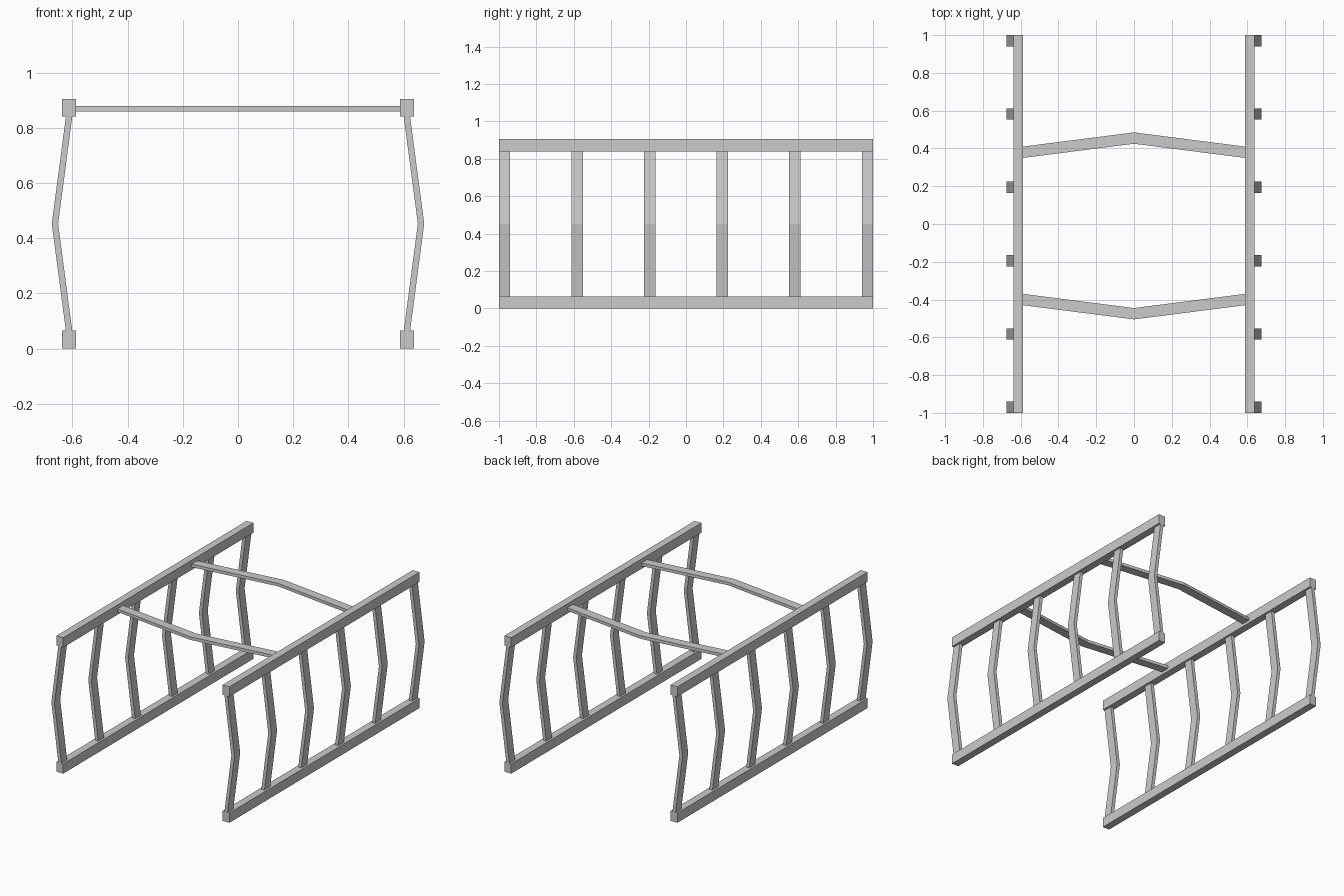
import bpy
import bmesh
from mathutils import Vector

if "Cube" in bpy.data.objects:
    bpy.data.objects.remove(bpy.data.objects["Cube"])

RAIL_X, RAIL_W, RAIL_H, HEIGHT = 0.612, 0.05, 0.065, 0.905
MID_Z = HEIGHT / 2


def prism(name, outline, direction):
    """Extrude a flat outline of 3D points along a direction."""
    bm = bmesh.new()
    face = bm.faces.new([bm.verts.new(p) for p in outline])
    geom = bmesh.ops.extrude_face_region(bm, geom=[face])["geom"]
    verts = [g for g in geom if isinstance(g, bmesh.types.BMVert)]
    bmesh.ops.translate(bm, verts=verts, vec=Vector(direction))
    bmesh.ops.recalc_face_normals(bm, faces=bm.faces)
    mesh = bpy.data.meshes.new(name)
    bm.to_mesh(mesh)
    bm.free()
    obj = bpy.data.objects.new(name, mesh)
    bpy.context.collection.objects.link(obj)
    return obj


def bent_strip(path, width):
    """2D outline of a path widened along its first axis."""
    h = width / 2
    return [(a - h, b) for a, b in path] + [(a + h, b) for a, b in reversed(path)]


for side, s in (("left", -1), ("right", 1)):
    # Long top and bottom rails
    for level, z in (("bottom", 0), ("top", HEIGHT - RAIL_H)):
        x0, x1 = s * RAIL_X - RAIL_W / 2, s * RAIL_X + RAIL_W / 2
        prism(f"{level}_rail_{side}",
              [(x0, -1, z), (x1, -1, z), (x1, -1, z + RAIL_H), (x0, -1, z + RAIL_H)],
              (0, 2, 0))

    # Outward-bent slats between the rails
    slat = bent_strip([(0.612, RAIL_H), (0.663, MID_Z), (0.612, HEIGHT - RAIL_H)], 0.023)
    for i in range(6):
        y = -1 + i * 1.94 / 5
        prism(f"slat_{side}_{i + 1}", [(s * x, y, z) for x, z in slat], (0, 0.06, 0))

# Bent crossbars joining the top rails
end_x = RAIL_X - RAIL_W / 2
bar = bent_strip([(0.38, -end_x), (0.455, 0), (0.38, end_x)], 0.06)
for name, s in (("front", -1), ("back", 1)):
    prism(f"crossbar_{name}", [(x, s * y + (0.0 if s > 0 else -0.02), 0.859) for y, x in bar]
          if s > 0 else [(x, -y - 0.02 + 0.0, 0.859) for y, x in
                         bent_strip([(0.38, -end_x), (0.455, 0), (0.38, end_x)], 0.06)],
          (0, 0, 0.02))
